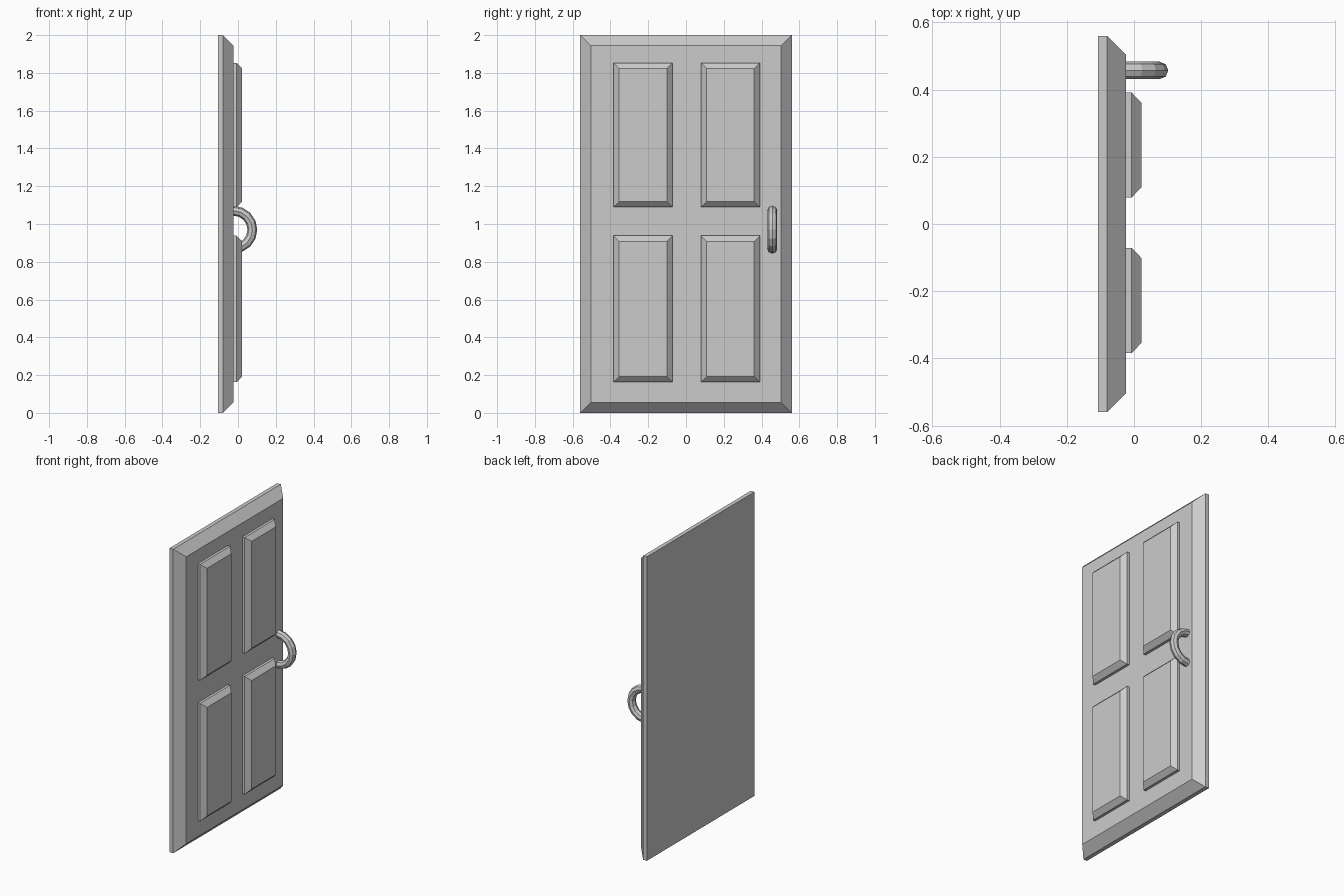
import bpy, bmesh, math

if "Cube" in bpy.data.objects:
    bpy.data.objects.remove(bpy.data.objects["Cube"])

def make_object(name, bm):
    bmesh.ops.recalc_face_normals(bm, faces=bm.faces)
    mesh = bpy.data.meshes.new(name)
    bm.to_mesh(mesh)
    bm.free()
    obj = bpy.data.objects.new(name, mesh)
    bpy.context.collection.objects.link(obj)
    return obj

def bevelled_board(name, y, z, x_back, x_edge, x_front, inset):
    """Board facing +x whose front border is chamfered."""
    bm = bmesh.new()
    rings = []
    for x, i in ((x_back, 0), (x_edge, 0), (x_front, inset)):
        rings.append([bm.verts.new((x, a, b)) for a, b in (
            (y[0] + i, z[0] + i), (y[1] - i, z[0] + i),
            (y[1] - i, z[1] - i), (y[0] + i, z[1] - i))])
    for r0, r1 in zip(rings, rings[1:]):
        for k in range(4):
            n = (k + 1) % 4
            bm.faces.new((r0[k], r0[n], r1[n], r1[k]))
    bm.faces.new(rings[0])
    bm.faces.new(rings[-1])
    return make_object(name, bm)

# Door slab
FRONT = -0.024
bevelled_board("door_slab", (-0.56, 0.56), (0, 2), -0.107, -0.08, FRONT, 0.056)

# Four raised panels
for row, z in (("lower", (0.163, 0.938)), ("upper", (1.089, 1.853))):
    for side, y in (("left", (-0.384, -0.071)), ("right", (0.079, 0.391))):
        bevelled_board(f"{row}_{side}_panel", y, z, FRONT, -0.007, 0.022, 0.03)

# Half-ring pull handle
R, r, SEG, SIDES = 0.1, 0.026, 8, 8
bm = bmesh.new()
rings = []
for s in range(SEG + 1):
    a = -math.pi / 2 + math.pi * s / SEG
    ring = []
    for k in range(SIDES):
        t = 2 * math.pi * k / SIDES
        d = R + r * math.cos(t)
        ring.append(bm.verts.new((FRONT + d * math.cos(a), 0.457 + r * math.sin(t), 0.97 + d * math.sin(a))))
    rings.append(ring)
for r0, r1 in zip(rings, rings[1:]):
    for k in range(SIDES):
        n = (k + 1) % SIDES
        bm.faces.new((r0[k], r0[n], r1[n], r1[k]))
bm.faces.new(rings[0])
bm.faces.new(rings[-1])
make_object("pull_handle", bm)
